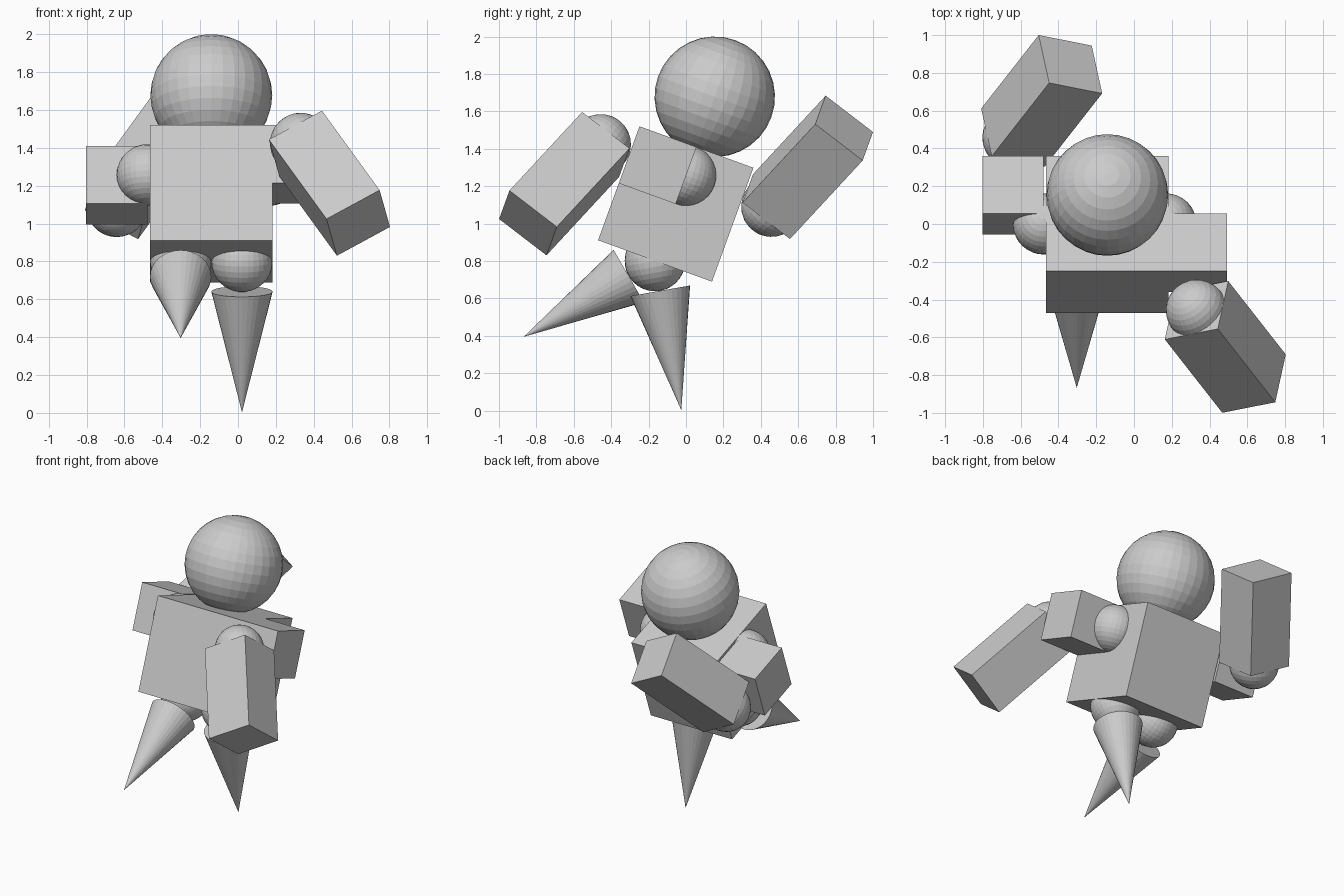
import bpy
from math import radians
from mathutils import Matrix, Vector

if "Cube" in bpy.data.objects:
    bpy.data.objects.remove(bpy.data.objects["Cube"])

U = 0.324                      # block unit: half the torso width
R = U / 2                      # joint radius


def rot(deg, axis):
    return Matrix.Rotation(radians(deg), 4, axis)


# Torso frame: leans back by 20 degrees
TILT = rot(-20, 'X')
BODY = Matrix.Translation((-0.141, -0.055, 1.105)) @ TILT


def place(name, m):
    o = bpy.context.object
    o.name = name
    o.matrix_world = m


def box(name, m, size):
    bpy.ops.mesh.primitive_cube_add(size=1)
    bpy.context.object.data.transform(Matrix.Diagonal((*size, 1)))
    place(name, m)


def ball(name, m, r=R):
    bpy.ops.mesh.primitive_uv_sphere_add(segments=32, ring_count=16, radius=r)
    place(name, m)


def spike(name, m):
    # cone with its tip pointing down local z
    bpy.ops.mesh.primitive_cone_add(vertices=32, radius1=0, radius2=R, depth=2 * U)
    place(name, m)


def at(x, y, z):
    return Matrix.Translation((x, y, z))


# Torso and head
box("torso", BODY, (2 * U,) * 3)
ball("head", BODY @ at(0, 0, 0.61), 0.322)

# Arms: one swings forward and hangs down, the other swings back and points up
for side, label in ((1, "right"), (-1, "left")):
    x = -0.014
    ball(label + "_shoulder", BODY @ at(x + side * U, 0, R))
    box(label + "_upper_arm", BODY @ at(x + side * 1.5 * U, -side * R, R), (U,) * 3)
    elbow = BODY @ at(x + side * 1.5 * U, -side * 1.5 * U, R) @ rot(-30 * side, 'Y') @ rot(-20, 'X')
    ball(label + "_elbow", elbow)
    box(label + "_forearm", elbow @ at(0, 0, -side * U), (U, U, 2 * U))

# Legs: hip joints under the torso with cone legs in mid-stride
for side, label, swing in ((1, "right", 10), (-1, "left", -60)):
    hip = at(*(BODY @ Vector((side * R, 0, -U)))) @ rot(swing, 'X')
    ball(label + "_hip", hip)
    spike(label + "_leg", hip @ at(0, 0, -R - U))
